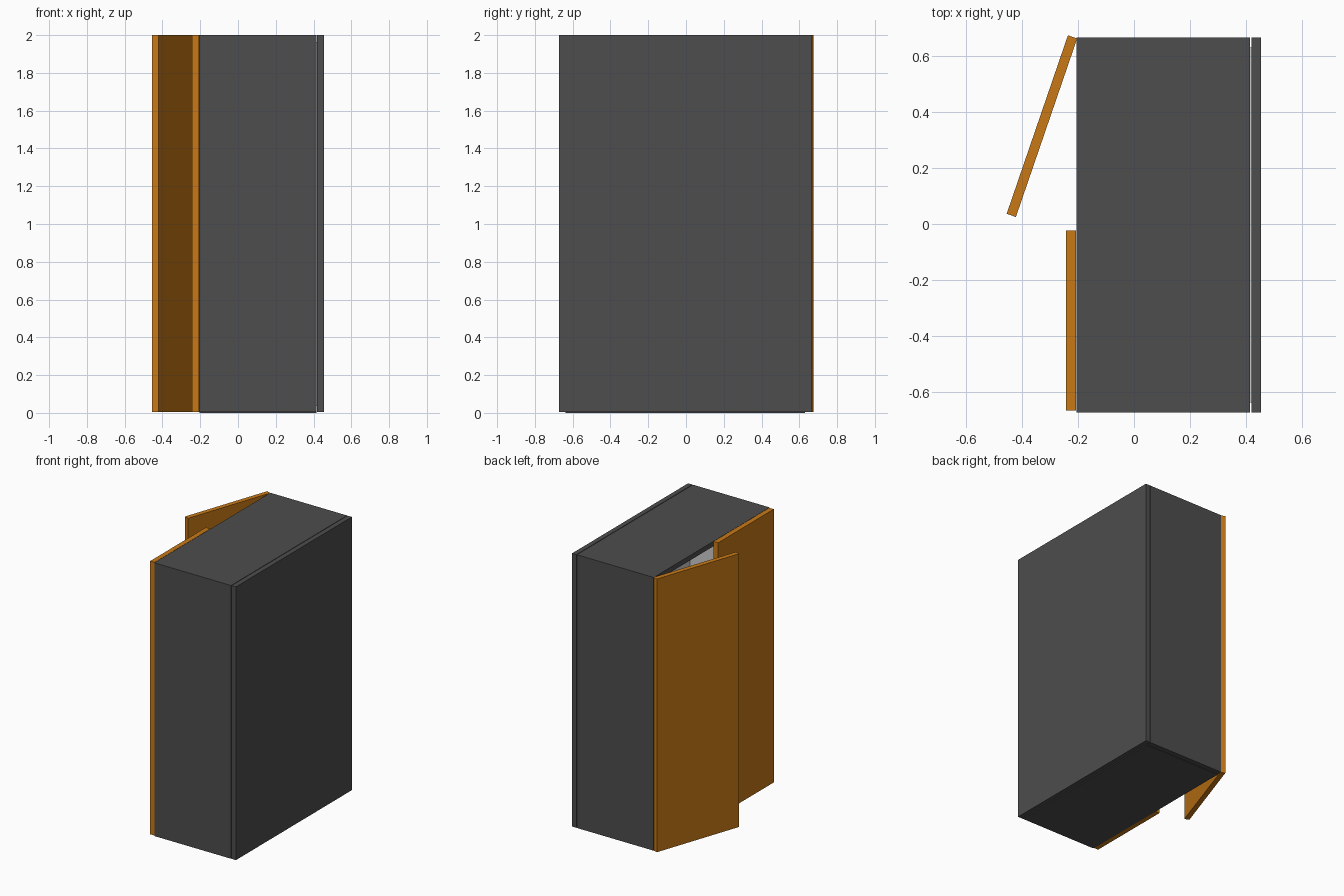
import bpy
from math import atan2
from mathutils import Vector

if "Cube" in bpy.data.objects:
    bpy.data.objects.remove(bpy.data.objects["Cube"])


def material(name, rgb):
    m = bpy.data.materials.new(name)
    m.diffuse_color = (*rgb, 1)
    m.use_nodes = True
    m.node_tree.nodes["Principled BSDF"].inputs["Base Color"].default_value = m.diffuse_color
    return m


DARK = material("charcoal", (0.075, 0.075, 0.075))
WOOD = material("orange_wood", (0.58, 0.19, 0.008))


def box(name, lo, hi, mat=None):
    lo, hi = Vector(lo), Vector(hi)
    bpy.ops.mesh.primitive_cube_add(size=1, location=(lo + hi) / 2)
    ob = bpy.context.object
    ob.name = name
    ob.scale = hi - lo
    bpy.ops.object.transform_apply(location=True, rotation=False, scale=True)
    if mat:
        ob.data.materials.append(mat)
    return ob


X0, X1, XB = -0.205, 0.415, 0.454     # front edge, rear of sides, rear of back
Y0, Y1 = -0.673, 0.666
T, B, H = 0.036, 0.004, 2.0           # board thickness, foot gap, height

# Carcass boards
box("left_side", (X0, Y1 - T, B), (X1, Y1, H - T), DARK)
box("right_side", (X0, Y0, B), (X1, Y0 + T, H - T), DARK)
box("top_board", (X0, Y0, H - T), (X1, Y1, H), DARK)
box("bottom_board", (X0, Y0 + T, 0), (X1, Y1 - T, T), DARK)
box("back_board", (X1 + 0.004, Y0, B), (XB, Y1, H), DARK)

# Pale interior lining
L = 0.004
box("left_lining", (X0 + 0.01, Y1 - T - L, T), (X1, Y1 - T, H - T))
box("right_lining", (X0 + 0.01, Y0 + T, T), (X1, Y0 + T + L, H - T))
box("back_lining", (X1 - L, Y0 + T, T), (X1 + 0.004, Y1 - T, H - T))

# Closed door
box("closed_door", (X0 - 0.038, -0.666, B), (X0 - 0.002, -0.024, H), WOOD)

# Open door, modelled at its hinge and swung outward
hinge, tip = Vector((-0.203, 0.663)), Vector((-0.422, 0.025))
span = hinge - tip
door = box("open_door", (-0.035, -span.length, B), (0, 0, H), WOOD)
door.location = (hinge.x, hinge.y, 0)
door.rotation_euler.z = -atan2(span.x, span.y)
